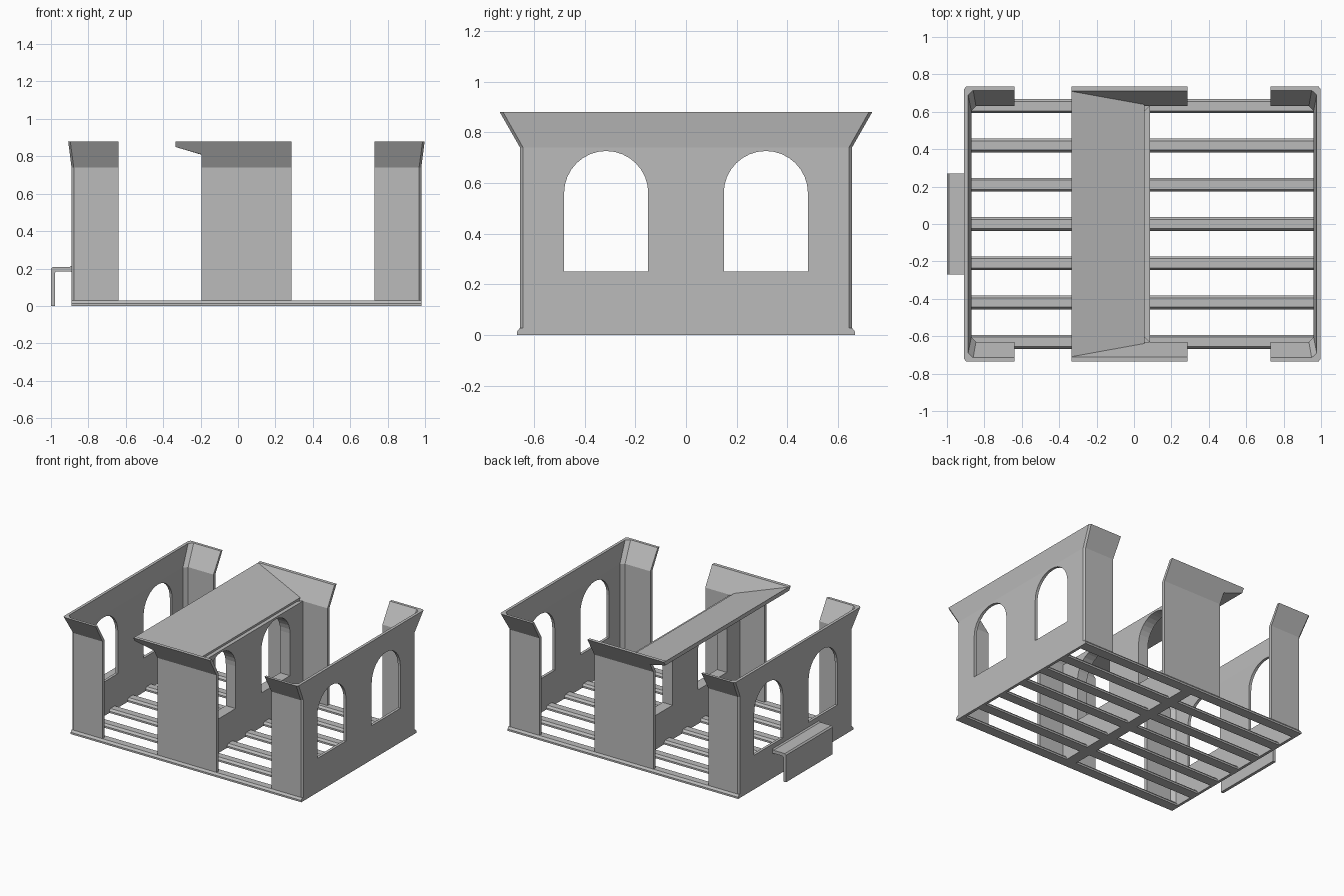
import bpy, bmesh, math

cube = bpy.data.objects.get("Cube")
if cube:
    bpy.data.objects.remove(cube, do_unlink=True)

grey = bpy.data.materials.new("plain grey")
grey.use_nodes = True
COLOR = (0.5, 0.5, 0.5, 1)
grey.diffuse_color = COLOR
grey.node_tree.nodes["Principled BSDF"].inputs["Base Color"].default_value = COLOR

MID = 0.045           # centre of the walled body along x
BEND, TOP = 0.74, 0.88  # heights where walls start and stop flaring


def loft(name, rings):
    """Join matching closed outlines and cap both ends."""
    bm = bmesh.new()
    loops = [[bm.verts.new(p) for p in ring] for ring in rings]
    n = len(loops[0])
    for a, b in zip(loops, loops[1:]):
        for i in range(n):
            j = (i + 1) % n
            bm.faces.new((a[i], a[j], b[j], b[i]))
    bm.faces.new(loops[0][::-1])
    bm.faces.new(loops[-1])
    bmesh.ops.recalc_face_normals(bm, faces=bm.faces)
    mesh = bpy.data.meshes.new(name)
    bm.to_mesh(mesh)
    bm.free()
    mesh.materials.append(grey)
    obj = bpy.data.objects.new(name, mesh)
    bpy.context.collection.objects.link(obj)
    return obj


def mirror_y(half):
    return half + [(x, -y) for x, y in reversed(half)]


def flare_y(z):
    """Outer y of the long sides at a given height."""
    return 0.655 + max(0, z - BEND) * 0.08 / (TOP - BEND)


# Arched window cutters running through every cross wall
R, SPRING, SILL = 0.166, 0.56, 0.25
arch = [(-R, SILL), (R, SILL)]
arch += [(R * math.cos(math.pi * i / 16), SPRING + R * math.sin(math.pi * i / 16))
         for i in range(17)]
cutters = []
for c in (-0.315, 0.315):
    cutter = loft("window_cutter", [[(x, c + y, z) for y, z in arch] for x in (-1.5, 1.5)])
    cutter.hide_render = True
    cutters.append(cutter)


def cut_windows(obj):
    bpy.context.view_layer.objects.active = obj
    for cutter in cutters:
        mod = obj.modifiers.new("window", "BOOLEAN")
        mod.operation, mod.solver, mod.object = "DIFFERENCE", "EXACT", cutter
        bpy.ops.object.modifier_apply(modifier=mod.name)


# End walls: C-shaped in plan with chamfered corners, flaring at the top
outer, inner = [(0.685, 0.655), (0.923, 0.655), (0.935, 0.643)], [(0.685, 0.63), (0.89, 0.63), (0.915, 0.605)]
outer_top, inner_top = [(0.685, 0.735), (0.942, 0.735), (0.953, 0.722)], [(0.685, 0.715), (0.905, 0.715), (0.932, 0.69)]
base = mirror_y(outer) + mirror_y(inner)[::-1]
rim = mirror_y(outer_top) + mirror_y(inner_top)[::-1]
for side, s in (("left", 1), ("right", -1)):
    wall = loft(side + "_end_wall", [[(MID + s * x, y, z) for x, y in ring]
                                     for ring, z in ((base, 0), (base, BEND), (rim, TOP))])
    cut_windows(wall)

# Middle partition, widening where it meets the side panels
half = [(0.012, 0.605), (0.04, 0.635)]
right_side = mirror_y(half)
plan = right_side + [(-x, y) for x, y in reversed(right_side)]
partition = loft("middle_partition", [[(MID + x, y, z) for x, y in plan] for z in (0, BEND)])
cut_windows(partition)

# Middle side panels with flared tops that reach out under the sloping roof
panel = [(-0.195, 0), (0.285, 0), (0.285, BEND), (-0.195, BEND)]
flare = [(-0.195, BEND), (0.285, BEND), (0.285, TOP), (-0.335, TOP), (-0.335, 0.85), (-0.195, 0.81)]
for side, s in (("front", -1), ("back", 1)):
    for part, shape in (("panel", panel), ("flare", flare)):
        loft(f"{side}_middle_{part}",
             [[(x, s * (flare_y(z) - t), z) for x, z in shape] for t in (0, 0.025)])

# Sloping roof strip
roof = [(-0.335, 0.85), (-0.335, 0.879), (0.057, 0.755), (0.057, 0.733)]
loft("roof_strip", [[(x, s * (flare_y(z) - 0.012), z) for x, z in roof] for s in (-1, 1)])

# Floor slats with chamfered upper edges
slat = [(-0.037, 0), (0.037, 0), (0.037, 0.013), (0.025, 0.028), (-0.025, 0.028), (-0.037, 0.013)]
for i in range(7):
    c = (i - 3) * 0.21
    end = 0.935 if i in (0, 6) else 0.92
    loft(f"floor_slat_{i + 1}", [[(MID + x, c + y, z) for y, z in slat] for x in (-end, end)])

# Step bracket outside the right end wall
step = [(-1, 0), (-1, 0.198), (-0.99, 0.208), (-0.9, 0.208), (-0.885, 0.22), (-0.885, 0.175),
        (-0.895, 0.185), (-0.972, 0.185), (-0.978, 0.178), (-0.978, 0)]
loft("outer_step", [[(x, y, z) for x, z in step] for y in (-0.27, 0.27)])

for cutter in cutters:
    bpy.data.objects.remove(cutter, do_unlink=True)
